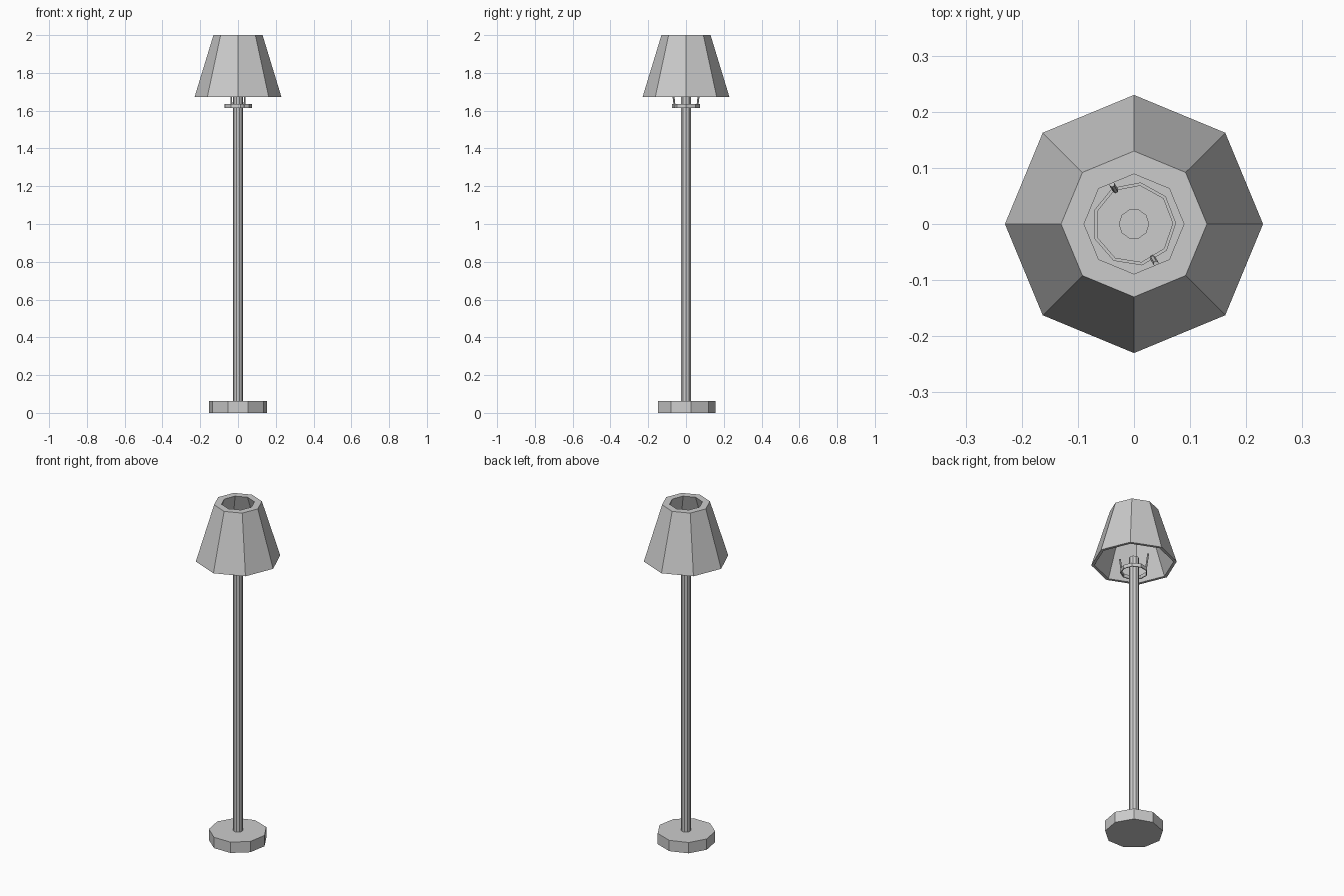
import bpy
from math import sin, cos, radians, tau
from mathutils import Vector

if "Cube" in bpy.data.objects:
    bpy.data.objects.remove(bpy.data.objects["Cube"])


def lathe(name, profile, sides, phase=0.0, closed=False):
    """Revolve (radius, z) points; open profiles get end caps."""
    a = [radians(phase) + tau * i / sides for i in range(sides)]
    verts = [(r * cos(t), r * sin(t), z) for r, z in profile for t in a]
    n = len(profile)
    faces = []
    for k in range(n if closed else n - 1):
        lo, hi = k * sides, ((k + 1) % n) * sides
        for i in range(sides):
            j = (i + 1) % sides
            faces.append((lo + i, lo + j, hi + j, hi + i))
    if not closed:
        faces.append(tuple(reversed(range(sides))))
        faces.append(tuple(range((n - 1) * sides, n * sides)))
    mesh = bpy.data.meshes.new(name)
    mesh.from_pydata(verts, [], faces)
    obj = bpy.data.objects.new(name, mesh)
    bpy.context.collection.objects.link(obj)
    return obj


def rod(name, start, end, radius, sides=6):
    """Straight thin rod between two points."""
    start, end = Vector(start), Vector(end)
    d = end - start
    obj = lathe(name, [(radius, 0), (radius, d.length)], sides)
    obj.location = start
    obj.rotation_euler = d.to_track_quat('Z', 'Y').to_euler()
    return obj


# Nine-sided foot and slim pole
lathe("base", [(0.157, 0), (0.157, 0.064)], 9, 90)
lathe("pole", [(0.027, 0.06), (0.027, 1.705)], 10)

# Open support ring around the pole, just below the shade
lathe("support_ring", [(0.075, 1.613), (0.075, 1.634),
                       (0.069, 1.634), (0.069, 1.613)], 9, 1, closed=True)

# Two prongs leaning outward from the ring
for label, deg in (("back", 119), ("front", -61)):
    c, s = cos(radians(deg)), sin(radians(deg))
    rod("prong_" + label, (0.068 * c, 0.068 * s, 1.617),
        (0.081 * c, 0.081 * s, 1.715), 0.005)

# Hollow octagonal shade, thicker at its top rim
lathe("lampshade", [(0.23, 1.672), (0.13, 2.0),
                    (0.089, 2.0), (0.213, 1.672)], 8, closed=True)
